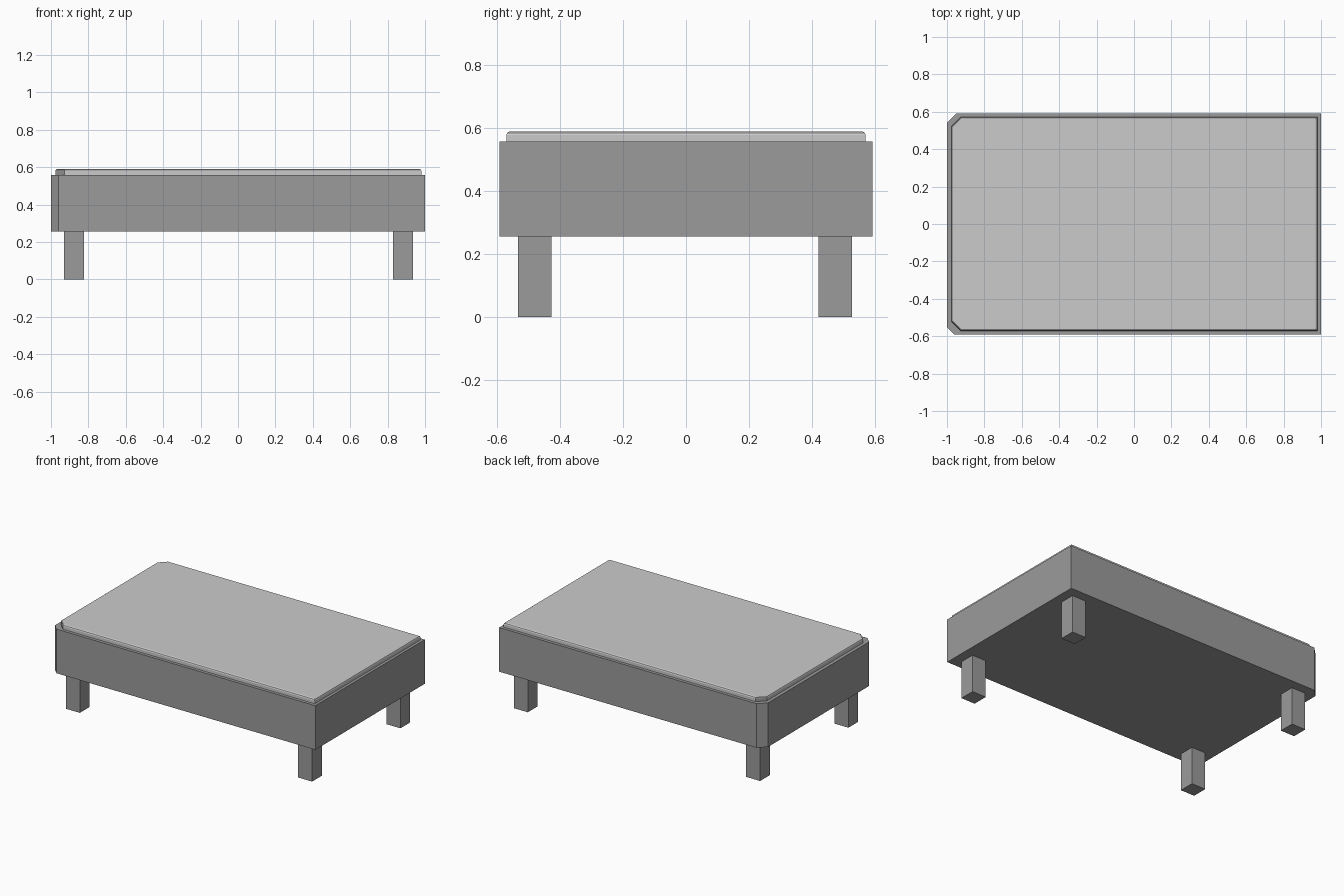
import bpy, bmesh

if "Cube" in bpy.data.objects:
    bpy.data.objects.remove(bpy.data.objects["Cube"])

dark = bpy.data.materials.new("dark_grey")
dark.diffuse_color = (0.33, 0.33, 0.33, 1)
dark.use_nodes = True
dark.node_tree.nodes["Principled BSDF"].inputs["Base Color"].default_value = dark.diffuse_color
light = bpy.data.materials.new("light_grey")
light.diffuse_color = (0.8, 0.8, 0.8, 1)
light.use_nodes = True
light.node_tree.nodes["Principled BSDF"].inputs["Base Color"].default_value = light.diffuse_color


def outline(x0, x1, y0, y1, cf, cb):
    """Rectangle with the two left corners cut (front cf, back cb)."""
    return [(x0 + cf, y0), (x1, y0), (x1, y1), (x0 + cb, y1),
            (x0, y1 - cb), (x0, y0 + cf)]


def loft(name, rings, mats, dark_sides=()):
    """Stack (outline, z) rings into a closed solid."""
    bm = bmesh.new()
    loops = [[bm.verts.new((x, y, z)) for x, y in pts] for pts, z in rings]
    n = len(loops[0])
    for a, b in zip(loops, loops[1:]):
        for i in range(n):
            j = (i + 1) % n
            f = bm.faces.new((a[i], a[j], b[j], b[i]))
            f.material_index = 1 if i in dark_sides else 0
    bm.faces.new(loops[0][::-1])
    bm.faces.new(loops[-1])
    bmesh.ops.recalc_face_normals(bm, faces=bm.faces)
    me = bpy.data.meshes.new(name)
    bm.to_mesh(me)
    bm.free()
    for m in mats:
        me.materials.append(m)
    ob = bpy.data.objects.new(name, me)
    bpy.context.collection.objects.link(ob)
    return ob


# Base box with two cut corners on the left
base = outline(-1, 1, -0.592, 0.592, 0.04, 0.052)
loft("base_box", [(base, 0.257), (base, 0.559)], [dark])

# Thin cushion with a bevelled top edge and dark cut corners
def pad(d):
    return outline(-0.977 + d, 0.981 - d, -0.571 + d, 0.571 - d, 0.05 - d * 0.6, 0.05 - d * 0.6)

loft("cushion", [(pad(0), 0.559), (pad(0), 0.579), (pad(0.003), 0.586), (pad(0.010), 0.590)],
     [light, dark], dark_sides=(3, 5))

# Four square legs
for xn, x in (("left", -0.877), ("right", 0.882)):
    for yn, y in (("front", -0.481), ("back", 0.474)):
        h = 0.053
        leg = [(x - h, y - h), (x + h, y - h), (x + h, y + h), (x - h, y + h)]
        loft(f"{yn}_{xn}_leg", [(leg, 0), (leg, 0.257)], [dark])
